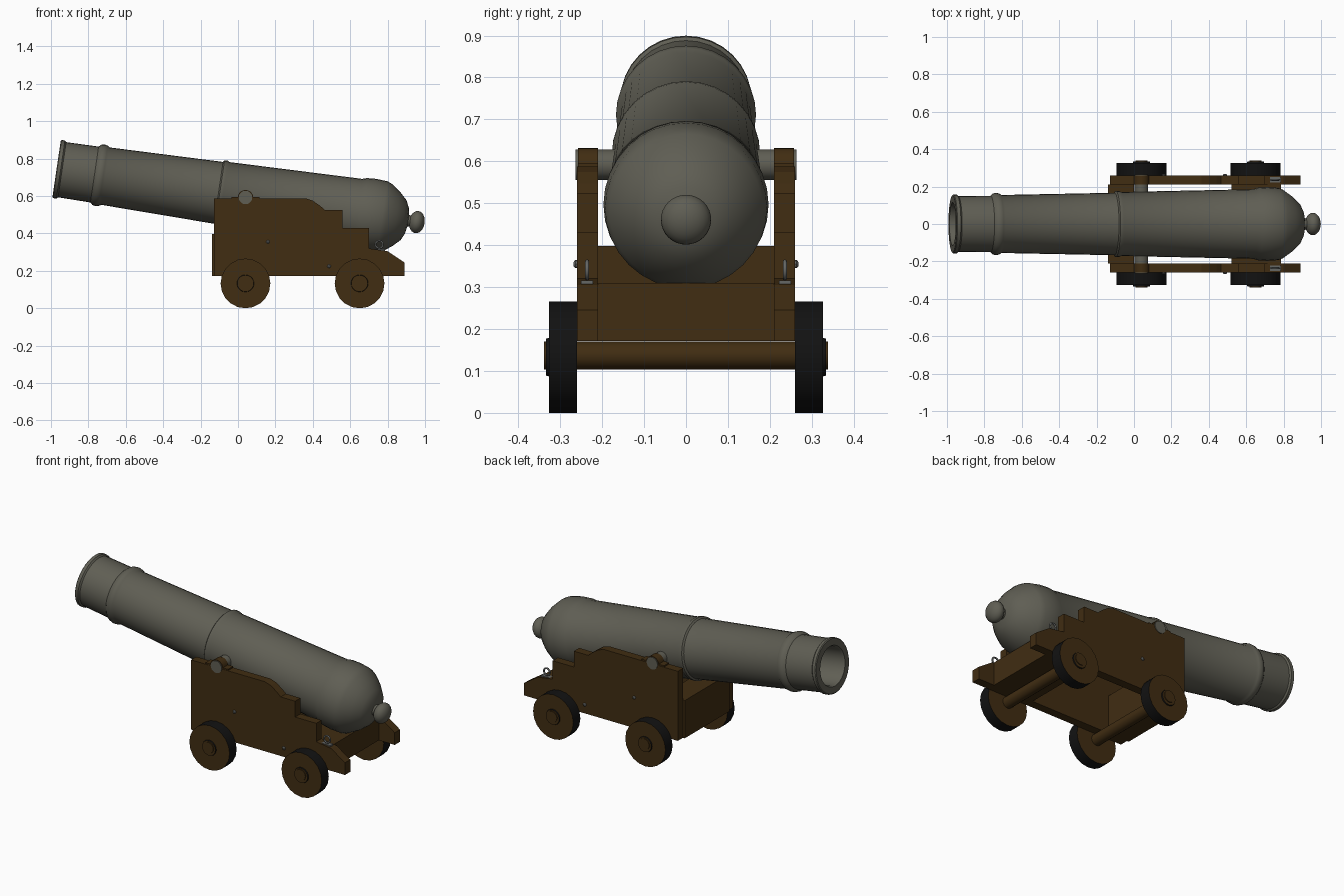
import bpy, bmesh, math
from mathutils import Vector, Matrix

if "Cube" in bpy.data.objects:
    bpy.data.objects.remove(bpy.data.objects["Cube"])


def material(name, rgb):
    m = bpy.data.materials.new(name)
    m.diffuse_color = (*rgb, 1)
    m.use_nodes = True
    m.node_tree.nodes["Principled BSDF"].inputs["Base Color"].default_value = m.diffuse_color
    return m


IRON = material("cast_iron_grey", (0.115, 0.112, 0.088))
WOOD = material("dark_brown_wood", (0.052, 0.026, 0.006))
BLACK = material("black_tyre", (0.006, 0.006, 0.006))
STEEL = material("fitting_grey", (0.13, 0.135, 0.13))


def finish(name, bm, mats, smooth=None):
    bmesh.ops.recalc_face_normals(bm, faces=bm.faces[:])
    me = bpy.data.meshes.new(name)
    bm.to_mesh(me)
    bm.free()
    for m in mats:
        me.materials.append(m)
    ob = bpy.data.objects.new(name, me)
    bpy.context.collection.objects.link(ob)
    if smooth:
        bpy.ops.object.select_all(action='DESELECT')
        ob.select_set(True)
        bpy.context.view_layer.objects.active = ob
        bpy.ops.object.shade_smooth_by_angle(angle=math.radians(smooth))
    return ob


def lathe(name, profile, origin, axis, side, mats, n=32, smooth=35, rule=None):
    """Spin (distance along axis, radius) points around an axis."""
    o, d, u = Vector(origin), Vector(axis).normalized(), Vector(side).normalized()
    v = d.cross(u)
    bm = bmesh.new()
    rings = []
    for t, r in profile:
        if r == 0:
            rings.append([bm.verts.new(o + d * t)] * n)
        else:
            rings.append([bm.verts.new(o + d * t + r * (u * math.cos(a) + v * math.sin(a)))
                          for a in (2 * math.pi * i / n for i in range(n))])
    for k in range(len(rings) - 1):
        a, b = rings[k], rings[k + 1]
        for i in range(n):
            j = (i + 1) % n
            f = bm.faces.new(list(dict.fromkeys((a[i], a[j], b[j], b[i]))))
            if rule:
                f.material_index = rule[k]
    return finish(name, bm, mats, smooth)


def slab(name, outline, y0, y1, mat, smooth=None):
    """Extrude an (x, z) outline from y0 to y1."""
    bm = bmesh.new()
    f = bm.faces.new([bm.verts.new((x, y0, z)) for x, z in outline])
    ext = bmesh.ops.extrude_face_region(bm, geom=[f])
    bmesh.ops.translate(bm, vec=(0, y1 - y0, 0),
                        verts=[e for e in ext["geom"] if isinstance(e, bmesh.types.BMVert)])
    return finish(name, bm, [mat], smooth)


def box(x0, x1, z0, z1):
    return [(x0, z0), (x1, z0), (x1, z1), (x0, z1)]


# Barrel: tilted lathe with bore, bands, rounded breech and knob
MUZZLE = Vector((-0.97, 0, 0.745))
AXIS = Vector((0.989, 0, -0.146))
UP = Vector((0.146, 0, 0.989))
barrel = [(0.30, 0), (0.30, 0.108), (0.012, 0.108), (0, 0.115), (0, 0.152), (0.004, 0.157),
          (0.022, 0.157), (0.03, 0.149), (0.205, 0.151), (0.218, 0.163), (0.235, 0.167),
          (0.252, 0.163), (0.264, 0.155), (0.875, 0.167), (0.882, 0.177), (0.90, 0.177),
          (0.91, 0.171), (1.625, 0.186), (1.65, 0.194), (1.70, 0.197), (1.76, 0.193),
          (1.785, 0.183), (1.834, 0.148), (1.875, 0.108), (1.893, 0.07), (1.90, 0.032)]
knob = [(1.947 - 0.042 * math.cos(a), 0.06 * math.sin(a))
        for a in (math.radians(d) for d in range(30, 180, 15))] + [(1.989, 0)]
lathe("barrel", barrel + knob, MUZZLE, AXIS, UP, [IRON])

# Trunnions: one bar through the barrel
TX, TZ = 0.04, 0.592
lathe("trunnions", [(-0.264, 0), (-0.264, 0.036), (0.264, 0.036), (0.264, 0)],
      (TX, 0, TZ), (0, 1, 0), (0, 0, 1), [IRON], n=20)

# Stepped carriage cheeks, trunnion caps and fittings on both sides
cheek = [(-0.128, 0.172), (0.89, 0.172), (0.89, 0.245), (0.80, 0.305), (0.70, 0.32),
         (0.70, 0.43), (0.56, 0.43), (0.56, 0.525), (0.465, 0.525), (0.44, 0.547),
         (0.40, 0.575), (0.36, 0.588), (-0.128, 0.588)]
arc = [math.pi * i / 10 for i in range(11)]
cap = ([(TX + 0.075, 0.588), (TX + 0.075, 0.596), (TX + 0.041, 0.596)]
       + [(TX + 0.041 * math.cos(a), TZ + 0.04 * math.sin(a)) for a in arc[1:-1]]
       + [(TX - 0.041, 0.596), (TX - 0.075, 0.596), (TX - 0.075, 0.588)])
for s, tag in ((-1, "front"), (1, "back")):
    slab("cheek_" + tag, cheek, s * 0.21, s * 0.26, WOOD)
    slab("trunnion_cap_" + tag, cap, s * 0.21, s * 0.258, WOOD, 35)
    for k, (x, z) in enumerate(((0.16, 0.355), (0.487, 0.225))):
        lathe(f"bolt_{tag}_{k}", [(0.25, 0.01), (0.264, 0.01), (0.268, 0.005), (0.268, 0)],
              (x, 0, z), (0, s, 0), (0, 0, 1), [STEEL], n=8)
    slab("ring_plate_" + tag, box(0.72, 0.785, 0.30, 0.316), s * 0.222, s * 0.25, STEEL)
    bpy.ops.mesh.primitive_torus_add(major_radius=0.02, minor_radius=0.005, major_segments=16,
                                     minor_segments=8, location=(0.755, s * 0.236, 0.341),
                                     rotation=(math.pi / 2, 0, 0))
    ring = bpy.context.object
    ring.name = "lashing_ring_" + tag
    ring.data.materials.append(STEEL)
    bpy.ops.object.shade_smooth_by_angle(angle=math.radians(60))

# Cross members between the cheeks
slab("front_transom", box(-0.14, 0.0, 0.172, 0.398), -0.211, 0.211, WOOD)
slab("breech_bed", box(0.52, 0.785, 0.172, 0.31), -0.211, 0.211, WOOD)

# Axles and wheels: black treads and hub sides, wooden faces
for pos, x in (("fore", 0.04), ("rear", 0.65)):
    lathe("axle_" + pos, [(-0.339, 0), (-0.339, 0.033), (0.339, 0.033), (0.339, 0)],
          (x, 0, 0.137), (0, 1, 0), (0, 0, 1), [WOOD], n=16)
    for s, tag in ((-1, "front"), (1, "back")):
        lathe(f"wheel_{pos}_{tag}",
              [(0.26, 0), (0.26, 0.133), (0.327, 0.133), (0.327, 0.046), (0.334, 0.044), (0.334, 0)],
              (x, 0, 0.133), (0, s, 0), (0, 0, 1), [WOOD, BLACK], n=20, rule=[0, 1, 0, 1, 0])
